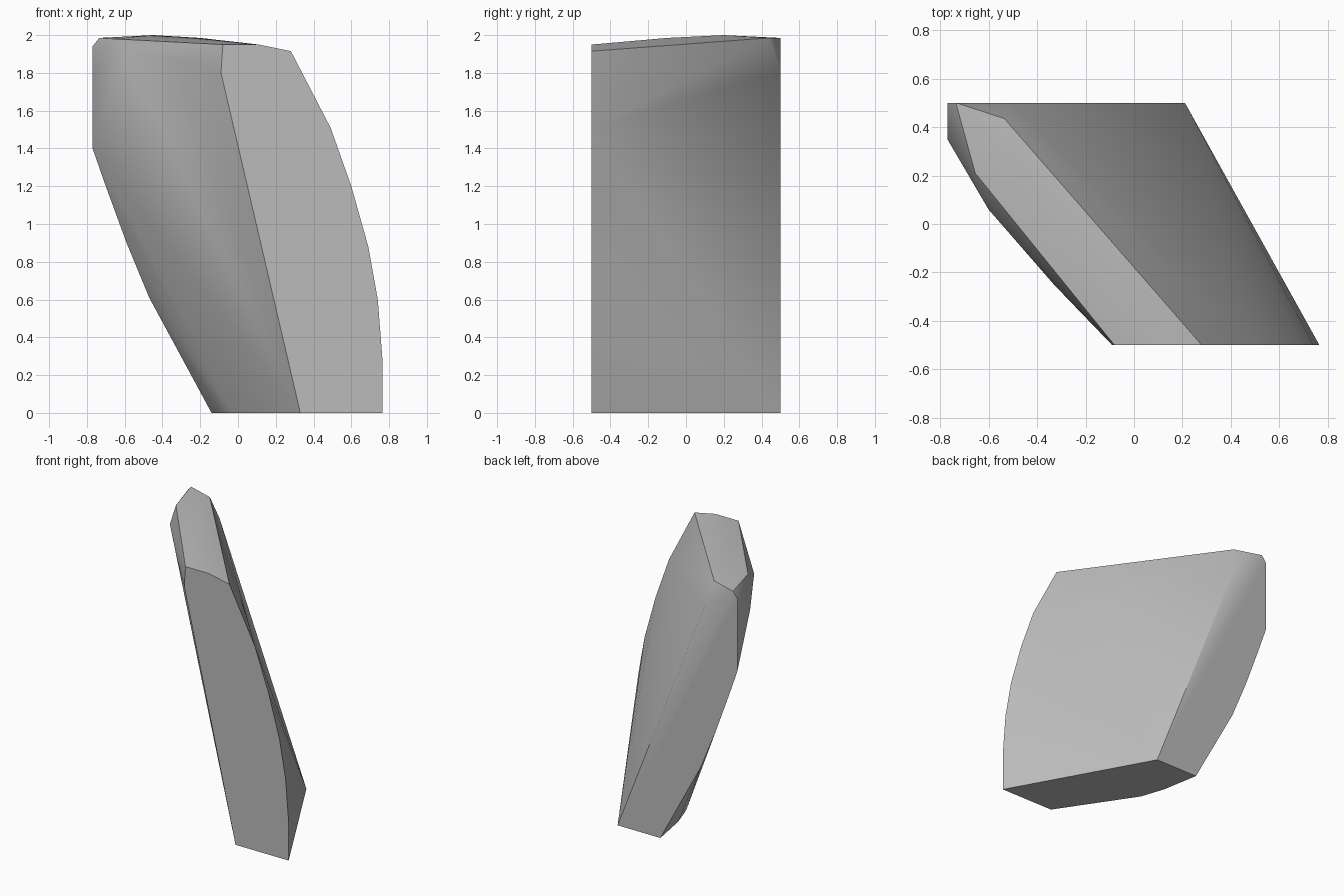
import bpy
import bmesh
import math

# Remove the default cube if present
default_cube = bpy.data.objects.get("Cube")
if default_cube:
    bpy.data.objects.remove(default_cube, do_unlink=True)


def make_material(name, colour):
    mat = bpy.data.materials.new(name)
    mat.use_nodes = True
    mat.diffuse_color = colour
    for node in mat.node_tree.nodes:
        if node.type == 'BSDF_PRINCIPLED':
            node.inputs["Base Color"].default_value = colour
    return mat


def hull_object(name, points, material):
    """Wrap a faceted convex solid around the given points."""
    bm = bmesh.new()
    for point in points:
        bm.verts.new(point)
    result = bmesh.ops.convex_hull(bm, input=bm.verts[:])
    loose = {v for v in result["geom_interior"] + result["geom_unused"]
             if isinstance(v, bmesh.types.BMVert)}
    bmesh.ops.delete(bm, geom=list(loose), context='VERTS')
    # Merge the flat cut faces into single polygons
    bmesh.ops.dissolve_limit(bm, angle_limit=math.radians(0.5),
                             verts=bm.verts[:], edges=bm.edges[:])
    bmesh.ops.recalc_face_normals(bm, faces=bm.faces[:])
    mesh = bpy.data.meshes.new(name)
    bm.to_mesh(mesh)
    bm.free()
    mesh.materials.append(material)
    obj = bpy.data.objects.new(name, mesh)
    bpy.context.collection.objects.link(obj)
    return obj


half_depth = 0.5

# Front cut: straight on one side, bowed on the other (x, z)
front_outline = [(0.33, 0), (-0.09, 1.8), (-0.08, 1.95), (0.11, 1.95),
                 (0.28, 1.915), (0.49, 1.51), (0.6, 1.2), (0.69, 0.88),
                 (0.74, 0.6), (0.765, 0.28), (0.765, 0)]

# Back cut: bowed on the opposite side (x, z)
back_outline = [(0.21, 0), (-0.14, 0), (-0.47, 0.61), (-0.59, 0.9),
                (-0.7, 1.2), (-0.77, 1.4), (-0.77, 1.94),
                (-0.735, 1.985), (-0.5, 1.81)]

# Bowed edge along the base
base_edge = [(-0.03, 0.04, 0), (-0.09, 0.22, 0)]

# Chamfered shoulder and the gently domed crown
shoulder = [(-0.77, 0.35, 1.8), (-0.6, 0.06, 1.91), (-0.33, -0.25, 1.87)]
crown = [(-0.535, 0.435, 1.985), (-0.655, 0.21, 1.98), (-0.45, 0.2, 2.0),
         (-0.2, -0.1, 1.985), (-0.4, -0.1, 1.95)]

points = [(x, -half_depth, z) for x, z in front_outline]
points += [(x, half_depth, z) for x, z in back_outline]
points += base_edge + shoulder + crown

stone = make_material("stone grey", (0.5, 0.5, 0.5, 1))
shard = hull_object("stone_shard", points, stone)

# Soften the small facets, keep the cut edges crisp
bpy.ops.object.select_all(action='DESELECT')
shard.select_set(True)
bpy.context.view_layer.objects.active = shard
bpy.ops.object.shade_smooth_by_angle(angle=math.radians(30))
